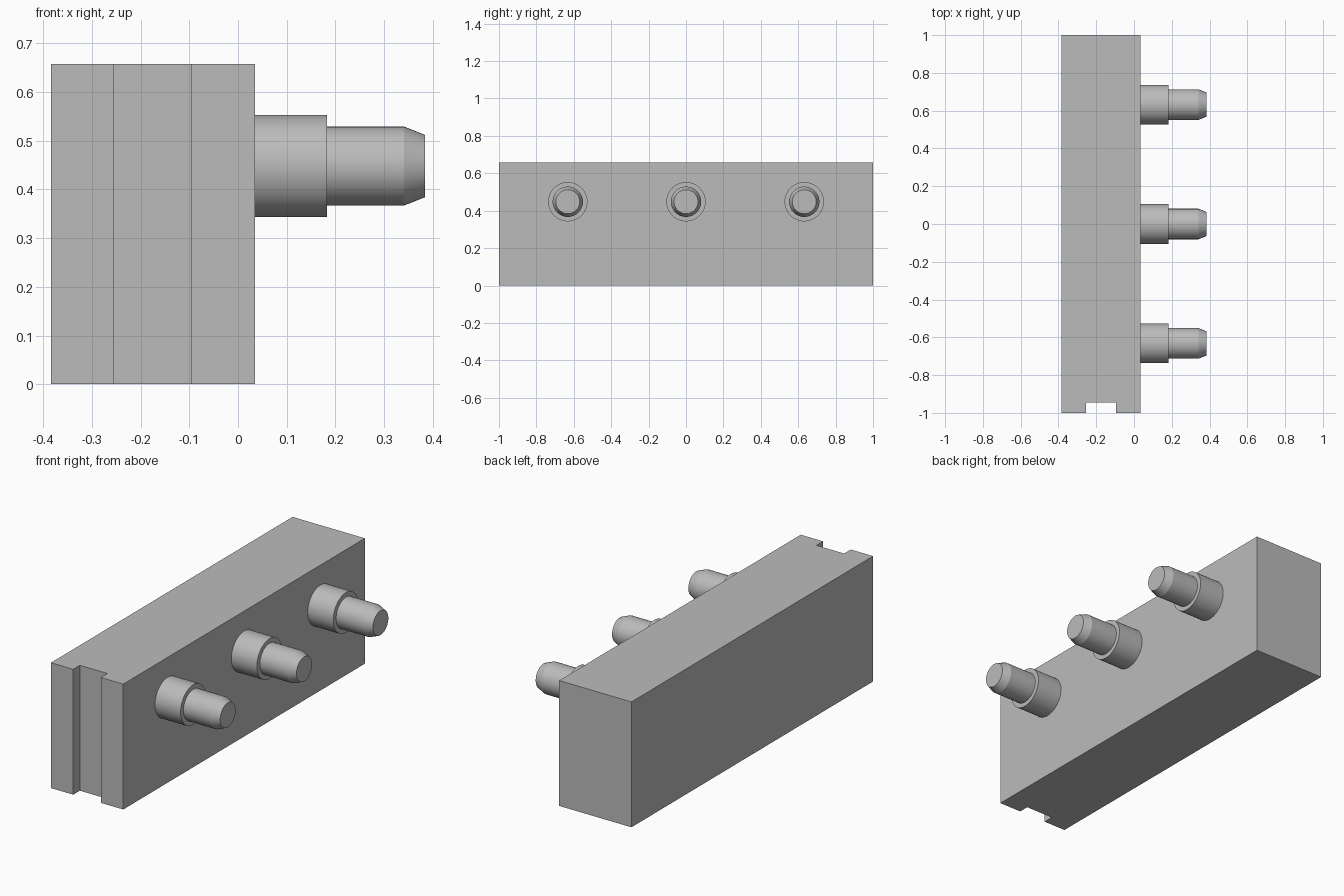
import bpy, bmesh, math
from mathutils import Vector

default = bpy.data.objects.get("Cube")
if default:
    bpy.data.objects.remove(default, do_unlink=True)

grey = bpy.data.materials.new("plain grey")
grey.use_nodes = True
COLOUR = (0.5, 0.5, 0.5, 1)
grey.diffuse_color = COLOUR
grey.node_tree.nodes["Principled BSDF"].inputs["Base Color"].default_value = COLOUR

HEIGHT = 0.657
BACK_X, FACE_X = -0.384, 0.035
PEG_Z, PEG_SPACING = 0.448, 0.632


def make_object(name, bm):
    bmesh.ops.recalc_face_normals(bm, faces=bm.faces)
    mesh = bpy.data.meshes.new(name)
    bm.to_mesh(mesh)
    bm.free()
    mesh.materials.append(grey)
    obj = bpy.data.objects.new(name, mesh)
    bpy.context.collection.objects.link(obj)
    return obj


# Block: plan outline with a full-height groove in the front end, extruded up
groove_left, groove_right, groove_y = -0.255, -0.095, -0.945
outline = [(BACK_X, -1), (groove_left, -1), (groove_left, groove_y),
           (groove_right, groove_y), (groove_right, -1), (FACE_X, -1),
           (FACE_X, 1), (BACK_X, 1)]
bm = bmesh.new()
base = bm.faces.new([bm.verts.new((x, y, 0)) for x, y in outline])
extruded = bmesh.ops.extrude_face_region(bm, geom=[base], use_keep_orig=True)
top = [v for v in extruded["geom"] if isinstance(v, bmesh.types.BMVert)]
bmesh.ops.translate(bm, verts=top, vec=(0, 0, HEIGHT))
make_object("grooved_block", bm)

# Pegs: stepped, chamfered profile (x, radius) revolved about the x axis
profile = [(FACE_X, 0), (FACE_X, 0.105), (0.183, 0.105), (0.183, 0.081),
           (0.341, 0.081), (0.384, 0.064), (0.384, 0)]
for label, side in (("front", -1), ("middle", 0), ("rear", 1)):
    bm = bmesh.new()
    verts = [bm.verts.new((x, 0, r)) for x, r in profile]
    edges = [bm.edges.new(pair) for pair in zip(verts, verts[1:])]
    bmesh.ops.spin(bm, geom=verts + edges, cent=(0, 0, 0), axis=(1, 0, 0),
                   angle=math.tau, steps=48, use_merge=False)
    bmesh.ops.remove_doubles(bm, verts=bm.verts, dist=0.0001)
    bmesh.ops.translate(bm, verts=bm.verts,
                        vec=Vector((0, side * PEG_SPACING, PEG_Z)))
    peg = make_object(label + "_peg", bm)
    bpy.ops.object.select_all(action="DESELECT")
    peg.select_set(True)
    bpy.context.view_layer.objects.active = peg
    bpy.ops.object.shade_smooth_by_angle(angle=math.radians(18))
